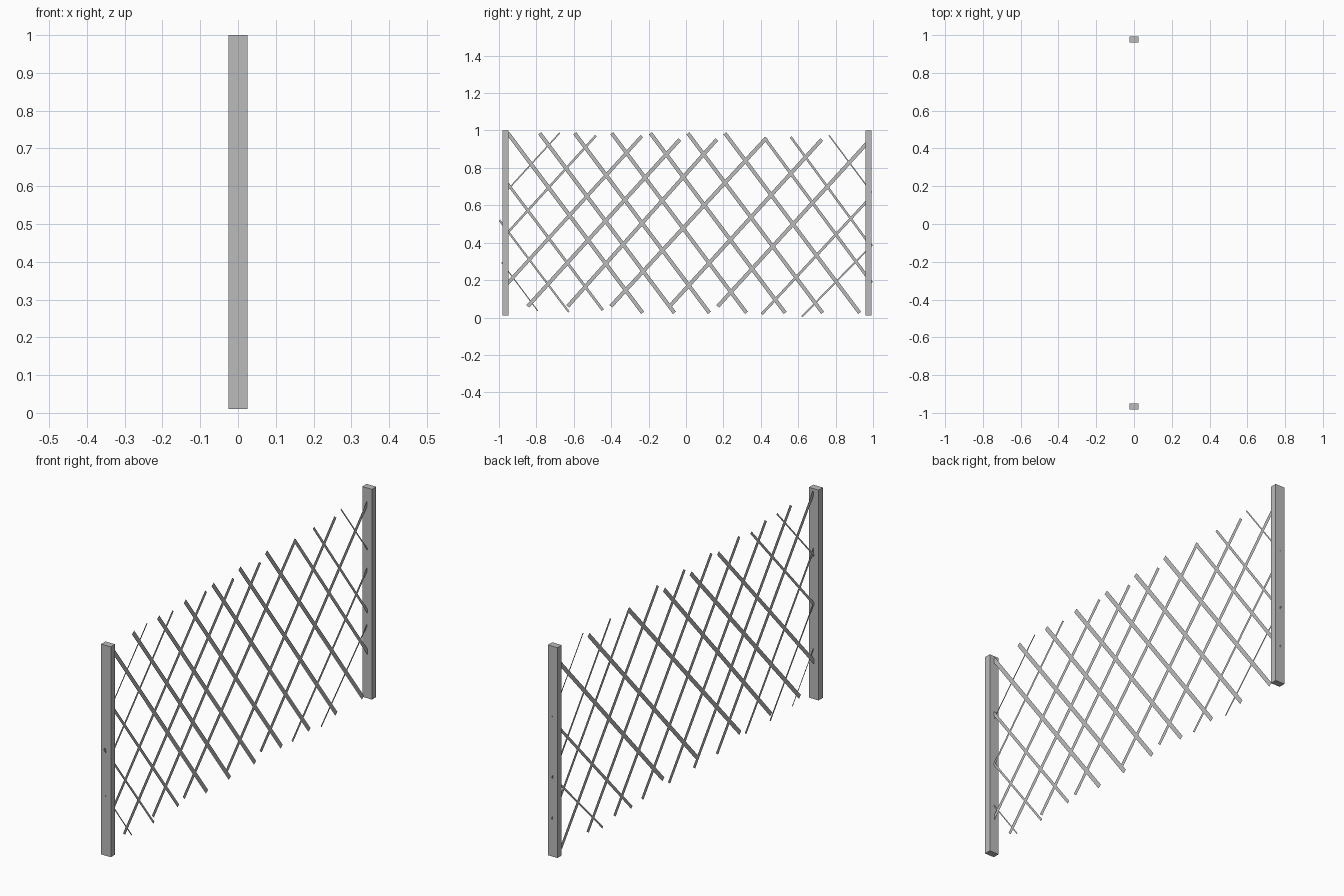
import bpy, bmesh
from mathutils import Vector

if "Cube" in bpy.data.objects:
    bpy.data.objects.remove(bpy.data.objects["Cube"])

grey = bpy.data.materials.new("grey wood")
grey.diffuse_color = (0.5, 0.5, 0.5, 1)
grey.use_nodes = True
grey.node_tree.nodes["Principled BSDF"].inputs["Base Color"].default_value = grey.diffuse_color


def finish(name, bm):
    mesh = bpy.data.meshes.new(name)
    bm.to_mesh(mesh)
    bm.free()
    mesh.materials.append(grey)
    ob = bpy.data.objects.new(name, mesh)
    bpy.context.collection.objects.link(ob)


def post(name, y0, y1):
    bm = bmesh.new()
    bmesh.ops.create_cube(bm, size=1)
    for v in bm.verts:
        v.co = (v.co.x * 0.05, (y0 + y1) / 2 + v.co.y * (y1 - y0), 0.505 + v.co.z * 0.99)
    finish(name, bm)


def slat(name, x, y0, z0, y1, z1):
    # paper-thin strip, width in proportion to its length
    a, b = Vector((x, y0, z0)), Vector((x, y1, z1))
    d = b - a
    side = Vector((0, -d.z, d.y)) / 120
    bm = bmesh.new()
    bm.faces.new([bm.verts.new(p) for p in (a - side, b - side, b + side, a + side)])
    bmesh.ops.recalc_face_normals(bm, faces=bm.faces)
    if bm.faces[:][0].normal.x < 0:
        bmesh.ops.reverse_faces(bm, faces=bm.faces)
    finish(name, bm)


# end posts
post("left_post", -0.982, -0.95)
post("right_post", 0.96, 0.992)

# falling slats: full-length ones in the middle, shorter ones at the ends
falling = [(y, 0.985, y + 0.72, 0.025)
           for y in (-0.952, -0.782, -0.595, -0.397, -0.19, 0.01, 0.208)]
falling += [
    (-0.986, 0.295, -0.792, 0.035),
    (-0.997, 0.52, -0.627, 0.03),
    (-0.968, 0.735, -0.445, 0.04),
    (0.42, 0.96, 0.993, 0.185),
    (0.56, 0.965, 0.99, 0.38),
    (0.764, 0.975, 0.993, 0.668),
]
for i, s in enumerate(falling):
    slat(f"falling_slat_{i + 1}", 0.001, *s)

# rising slats
rising = [
    (-0.965, 0.67, -0.675, 0.987),
    (-0.975, 0.43, -0.482, 0.972),
    (-0.97, 0.165, -0.236, 0.97),
    (-0.846, 0.06, -0.033, 0.952),
    (-0.632, 0.06, 0.165, 0.952),
    (-0.402, 0.06, 0.43, 0.96),
    (-0.087, 0.06, 0.726, 0.952),
    (0.17, 0.06, 0.98, 0.945),
    (0.405, 0.018, 0.975, 0.63),
    (0.62, 0.005, 0.997, 0.39),
]
for i, s in enumerate(rising):
    slat(f"rising_slat_{i + 1}", -0.001, *s)
